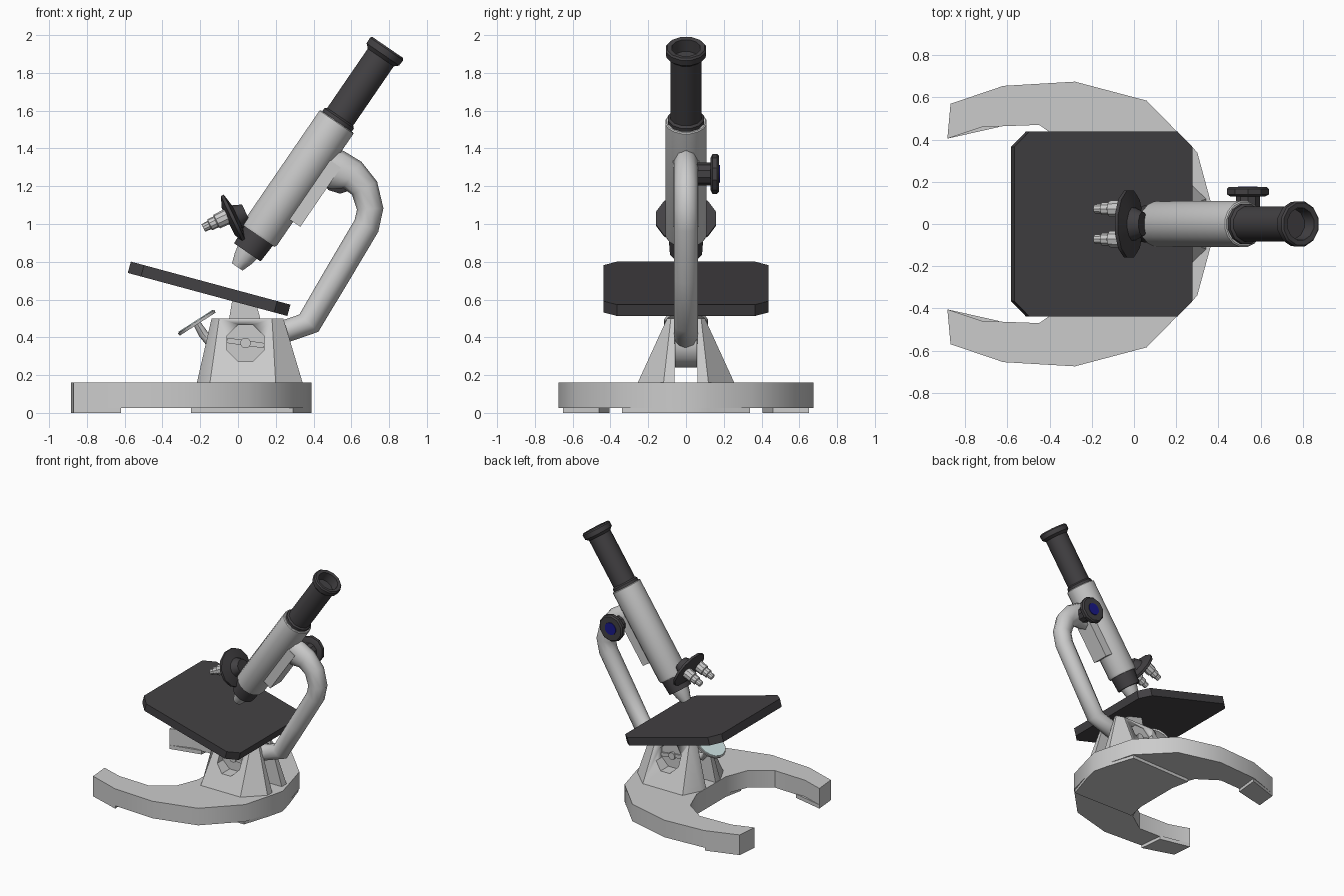
import bpy, bmesh, math
from mathutils import Vector, Matrix

if "Cube" in bpy.data.objects:
    bpy.data.objects.remove(bpy.data.objects["Cube"])


def material(name, r, g, b):
    m = bpy.data.materials.new(name)
    m.diffuse_color = (r, g, b, 1)
    m.use_nodes = True
    m.node_tree.nodes["Principled BSDF"].inputs["Base Color"].default_value = m.diffuse_color
    return m


DARK = material("dark_enamel", 0.055, 0.052, 0.056)
BLUE = material("blue_cap", 0.01, 0.01, 0.25)
GLASS = material("mirror_glass", 0.65, 0.8, 0.8)


def loft(name, rings, mat=None, M=Matrix(), smooth=35):
    """Skin a list of equal-length point rings and cap both ends."""
    bm = bmesh.new()
    vs = [[bm.verts.new(M @ Vector(p)) for p in ring] for ring in rings]
    n = len(rings[0])
    for a, b in zip(vs, vs[1:]):
        for i in range(n):
            j = (i + 1) % n
            bm.faces.new((a[i], a[j], b[j], b[i]))
    bm.faces.new(vs[0][::-1])
    bm.faces.new(vs[-1])
    bmesh.ops.recalc_face_normals(bm, faces=bm.faces)
    me = bpy.data.meshes.new(name)
    bm.to_mesh(me)
    bm.free()
    ob = bpy.data.objects.new(name, me)
    bpy.context.collection.objects.link(ob)
    if mat:
        me.materials.append(mat)
    bpy.ops.object.select_all(action='DESELECT')
    ob.select_set(True)
    bpy.context.view_layer.objects.active = ob
    if smooth:
        bpy.ops.object.shade_smooth_by_angle(angle=math.radians(smooth))
    return ob


def prism(name, pts, z0, z1, mat=None, M=Matrix(), smooth=35):
    return loft(name, [[(x, y, z) for x, y in pts] for z in (z0, z1)], mat, M, smooth)


def lathe(name, profile, M, mat=None, n=12):
    """Turn (radius, height) pairs about the local z axis of M."""
    ang = [math.tau * (i + 0.5) / n for i in range(n)]
    return loft(name, [[(r * math.cos(a), r * math.sin(a), h) for a in ang]
                       for r, h in profile], mat, M)


def sweep(name, path, width, n=10):
    """Round bar along (x, z, radius) points in the y = 0 plane."""
    rings = []
    for i, (x, z, r) in enumerate(path):
        p, q = path[max(i - 1, 0)], path[min(i + 1, len(path) - 1)]
        t = Vector((q[0] - p[0], 0, q[1] - p[1])).normalized()
        side = Vector((-t.z, 0, t.x))
        rings.append([Vector((x, 0, z)) + side * r * math.cos(a) + Vector((0, width * math.sin(a), 0))
                      for a in (math.tau * k / n for k in range(n))])
    return loft(name, rings, smooth=50)


def axis(o, d):
    return Matrix.Translation(o) @ Vector(d).to_track_quat('Z', 'Y').to_matrix().to_4x4()


# Horseshoe base
outer = [(-0.87, 0.57), (-0.62, 0.655), (-0.28, 0.675), (0.06, 0.585), (0.30, 0.34), (0.36, 0.12)]
inner = [(-0.22, 0.18), (-0.29, 0.36), (-0.45, 0.47), (-0.72, 0.46), (-0.885, 0.405)]
half = inner + outer
prism("horseshoe_base", half + [(0.39, 0)] + [(x, -y) for x, y in half[::-1]], 0.025, 0.16)

# Foot pads
rear = [(-0.22, 0.18), (-0.25, 0.33), (0.29, 0.34), (0.36, 0.12)]
prism("rear_foot_pad", rear + [(0.39, 0)] + [(x, -y) for x, y in rear[::-1]], 0, 0.03)
for s, side in ((1, "left"), (-1, "right")):
    prism(side + "_foot_pad", [(x, s * y) for x, y in
          ((-0.885, 0.405), (-0.64, 0.46), (-0.62, 0.65), (-0.87, 0.57))], 0, 0.03)

    # Tapered pillar with a recessed round seat for the pivot screw
    low = [(-0.22, 0.06), (-0.22, 0.12), (-0.15, 0.26), (0.20, 0.26), (0.345, 0.12), (0.345, 0.06)]
    top = [(-0.14, 0.06), (-0.14, 0.08), (-0.10, 0.10), (0.18, 0.10), (0.24, 0.08), (0.24, 0.06)]
    pillar = loft(side + "_pillar", [[(x, s * y, 0.15) for x, y in low],
                                     [(x, s * y, 0.50) for x, y in top]])
    M = axis((0.04, 0, 0.37), (0, s, 0))
    cutter = lathe("seat_cutter", [(0.105, 0.105), (0.105, 0.4)], M, n=8)
    cutter.hide_render = True
    bpy.context.view_layer.objects.active = pillar
    mod = pillar.modifiers.new("seat", 'BOOLEAN')
    mod.object = cutter
    mod.solver = 'EXACT'
    bpy.ops.object.modifier_apply(modifier=mod.name)
    bpy.data.objects.remove(cutter)

    # Pivot screw
    lathe(side + "_pivot_screw", [(0.028, 0.09), (0.028, 0.125)], M, n=10)
    prism(side + "_pivot_bar", [(-0.098, -0.014), (0.098, -0.014), (0.098, 0.014), (-0.098, 0.014)],
          0.09, 0.116, M=M @ Matrix.Rotation(s * 0.14, 4, 'Z'))

# Pivot hub, stage bracket and curved arm
lathe("pivot_hub", [(0.13, -0.058), (0.13, 0.058)], axis((0.06, 0, 0.37), (0, 1, 0)), n=14)
loft("stage_bracket", [[(x, y, 0.42) for x, y in ((-0.06, -0.055), (0.14, -0.055), (0.14, 0.055), (-0.06, 0.055))],
                       [(-0.03, -0.055, 0.60), (0.10, -0.055, 0.565), (0.10, 0.055, 0.565), (-0.03, 0.055, 0.60)]])
sweep("curved_arm", [(0.08, 0.40, 0.09), (0.26, 0.435, 0.06), (0.375, 0.475, 0.068), (0.52, 0.72, 0.069),
                     (0.68, 0.99, 0.07), (0.70, 1.08, 0.07), (0.67, 1.19, 0.075),
                     (0.605, 1.26, 0.085), (0.53, 1.285, 0.105), (0.45, 1.31, 0.11)], 0.068)

# Stage plate
c, h = 0.365, 0.4375
prism("stage_plate", [(-h, -c), (-c, -h), (c, -h), (h, -c), (h, c), (c, h), (-c, h), (-h, c)],
      -0.031, 0.031, DARK,
      Matrix.Translation((-0.153, 0, 0.657)) @ Matrix.Rotation(math.radians(15.1), 4, 'Y'), 0)

# Mirror and its stem
M = axis((-0.22, 0, 0.48), (-0.54, 0, 0.84))
lathe("mirror_frame", [(0.115, -0.012), (0.118, 0.004)], M, n=16)
lathe("mirror_face", [(0.112, 0), (0.108, 0.009)], M, GLASS, 16)
sweep("mirror_stem", [(-0.215, 0.47, 0.02), (-0.185, 0.42, 0.025), (-0.145, 0.37, 0.03), (0.0, 0.36, 0.03)], 0.03, 8)

# Optical tube: everything is turned about one slanted axis
T = axis((0.524, 0, 1.543), (0.565, 0, 0.825))
lathe("body_tube", [(0.105, -0.735), (0.111, -0.72), (0.111, -0.005), (0.105, 0)], T, n=16)
lathe("eyepiece", [(0.098, -0.02), (0.098, 0.02), (0.086, 0.03), (0.086, 0.41), (0.108, 0.43),
                   (0.110, 0.465), (0.102, 0.475), (0.078, 0.472), (0.072, 0.40)], T, DARK)
lathe("nose_collar", [(0.095, -0.73), (0.088, -0.84)], T, DARK)
lathe("main_objective", [(0.066, -0.83), (0.055, -0.88), (0.035, -0.934)], T)

# Slide rail joining tube and arm
d, p = Vector((0.565, 0, 0.825)), Vector((0.825, 0, -0.565))
o = Vector((0.524, 0, 1.543))
loft("slide_rail", [[o + d * t + p * k + Vector((0, y, 0)) for k, y in
                     ((0.07, -0.068), (0.155, -0.068), (0.155, 0.068), (0.07, 0.068))]
                    for t in (-0.57, -0.19)])

# Turret with two spare objectives
nrm = Vector((-0.9, 0, -0.43)).normalized()
c = Vector((-0.03, 0, 1.025))
lathe("objective_turret", [(0.05, -0.08), (0.07, -0.03), (0.142, -0.015), (0.142, 0.002), (0.08, 0.025)],
      axis(c, nrm) @ Matrix.Diagonal((1.16, 1, 1, 1)), DARK)
for y, side in ((0.072, "left"), (-0.072, "right")):
    lathe(side + "_objective", [(0.043, 0.0), (0.040, 0.085), (0.032, 0.09), (0.032, 0.125),
                                (0.024, 0.13), (0.022, 0.165)],
          axis((-0.035, y, 1.05), nrm), n=10)

# Focus knob on the back
K = axis((0.54, 0, 1.265), (0, 1, 0))
lathe("focus_shaft", [(0.06, 0.05), (0.06, 0.14)], K, DARK, 10)
lathe("focus_knob", [(0.085, 0.13), (0.105, 0.14), (0.105, 0.165), (0.095, 0.175)], K, DARK, 10)
lathe("focus_knob_cap", [(0.05, 0.17), (0.048, 0.179)], K, BLUE, 12)
